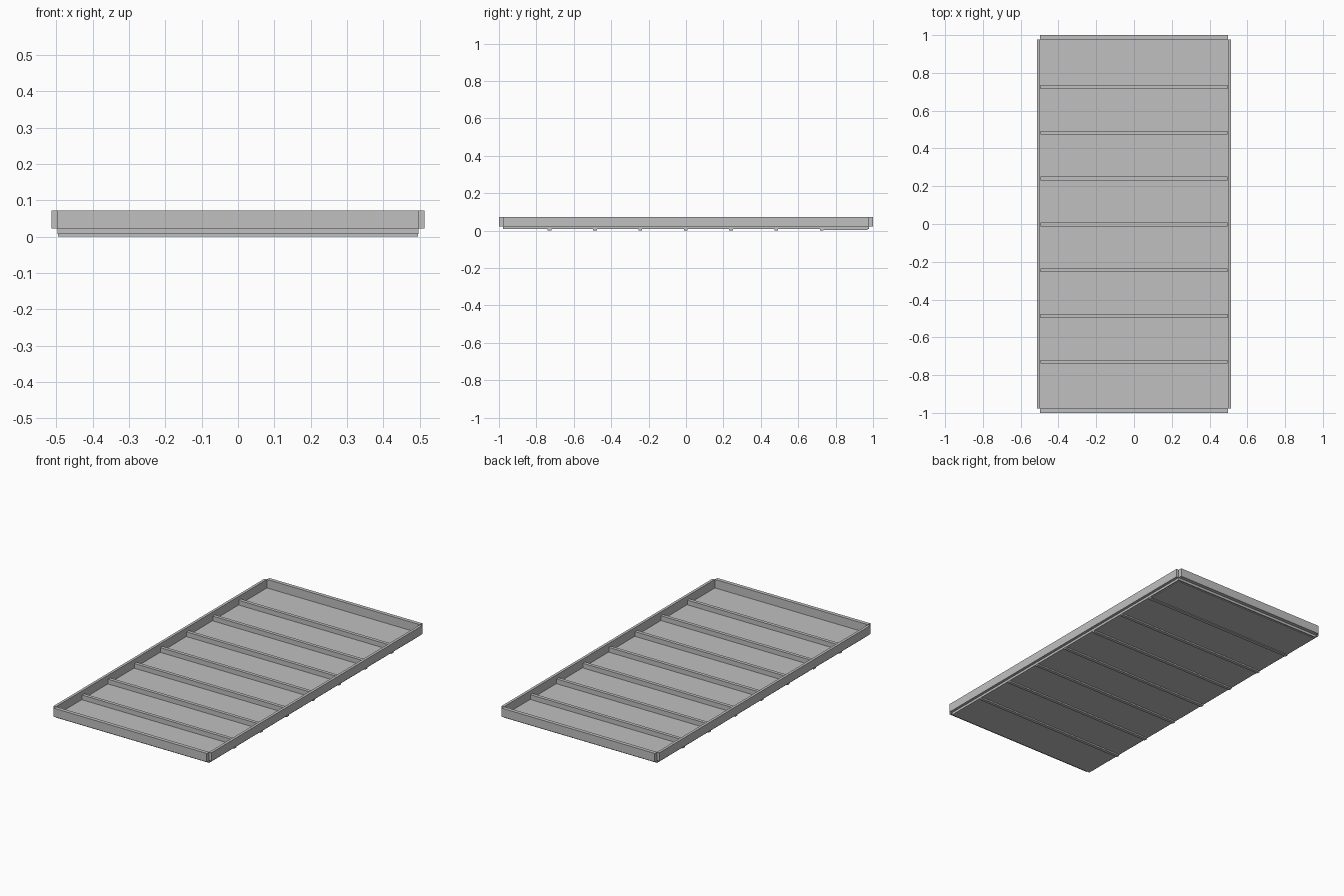
import bpy

old = bpy.data.objects.get("Cube")
if old:
    bpy.data.objects.remove(old, do_unlink=True)

grey = bpy.data.materials.new("plain_grey")
grey.use_nodes = True
colour = (0.53, 0.53, 0.53, 1)
grey.diffuse_color = colour
grey.node_tree.nodes["Principled BSDF"].inputs["Base Color"].default_value = colour


def box(name, x, y, z):
    """Flat-sided block given its (low, high) range on each axis."""
    bpy.ops.mesh.primitive_cube_add(size=1, location=[(a + b) / 2 for a, b in (x, y, z)])
    obj = bpy.context.object
    obj.name = name
    obj.scale = [b - a for a, b in (x, y, z)]
    bpy.ops.object.transform_apply(location=False, rotation=False, scale=True)
    obj.data.materials.append(grey)
    return obj


HALF_W = 0.497      # inner half width of the frame
SIDE = 0.513        # outer half width
INNER = 0.978       # inner half length
LOW, TOP = 0.022, 0.072

# Frame: long side boards and end boards
box("left_side_board", (HALF_W, SIDE), (-INNER, INNER), (LOW, TOP))
box("right_side_board", (-SIDE, -HALF_W), (-INNER, INNER), (LOW, TOP))
box("front_end_board", (-HALF_W, HALF_W), (-1, -INNER), (LOW, TOP))
box("back_end_board", (-HALF_W, HALF_W), (INNER, 1), (LOW, TOP))

# Floor panel, hanging just below the frame
box("floor_panel", (-HALF_W, HALF_W), (-INNER, INNER), (0.008, LOW))
box("back_floor_plate", (-0.49, 0.49), (0.735, 0.97), (0.004, 0.008))

# Evenly spaced cross bars, standing on the floor and showing beneath it
for i in range(7):
    y = (i - 3) * 0.2425 - 0.002
    box(f"cross_bar_{i + 1}", (-0.495, 0.495), (y - 0.01, y + 0.01), (0, 0.05))
